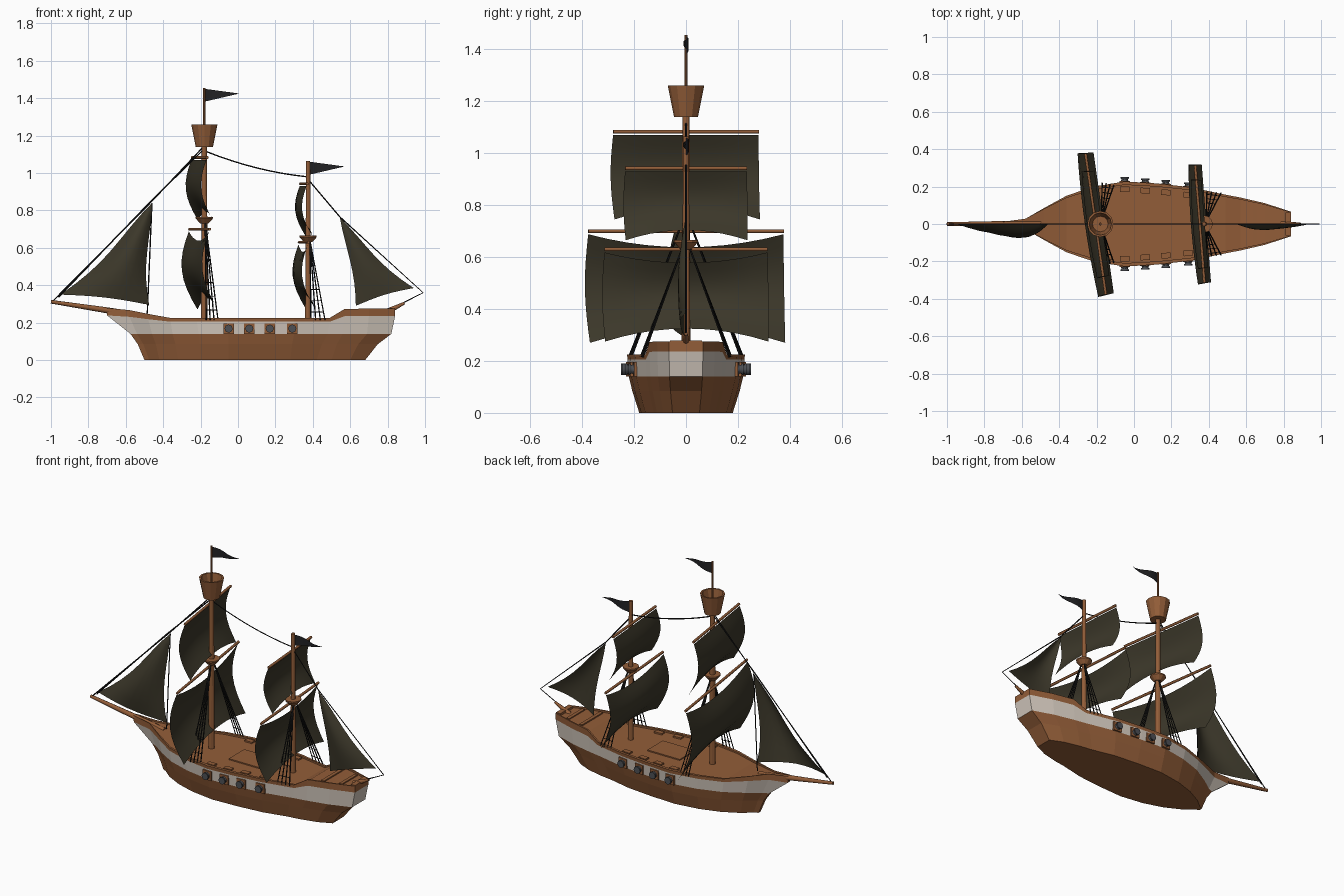
import bpy, bmesh
from math import sin, cos, pi, radians
from mathutils import Vector

cube = bpy.data.objects.get("Cube")
if cube:
    bpy.data.objects.remove(cube, do_unlink=True)


def material(name, rgb):
    m = bpy.data.materials.new(name)
    m.use_nodes = True
    m.diffuse_color = (*rgb, 1)
    shader = m.node_tree.nodes["Principled BSDF"]
    shader.inputs["Base Color"].default_value = (*rgb, 1)
    shader.inputs["Roughness"].default_value = 0.8
    return m


WOOD = material("brown wood", (0.29, 0.11, 0.04))
PAINT = material("off white paint", (0.64, 0.57, 0.5))
SAIL = material("dark olive canvas", (0.045, 0.039, 0.023))
ROPE = material("black rope", (0.008, 0.008, 0.008))
FLAG = material("charcoal flag", (0.016, 0.016, 0.018))
IRON = material("gun metal", (0.075, 0.08, 0.09))


def finish(name, bm, mats, smooth=False):
    me = bpy.data.meshes.new(name)
    bm.to_mesh(me)
    bm.free()
    for m in mats:
        me.materials.append(m)
    for p in me.polygons:
        p.use_smooth = smooth
    ob = bpy.data.objects.new(name, me)
    bpy.context.collection.objects.link(ob)
    return ob


def grid(name, nu, nv, point, mat):
    """Sheet made from a function of u and v, both 0 to 1."""
    bm = bmesh.new()
    rows = [[bm.verts.new(point(i / nu, j / nv)) for i in range(nu + 1)] for j in range(nv + 1)]
    for a, b in zip(rows, rows[1:]):
        for i in range(nu):
            bm.faces.new((a[i], a[i + 1], b[i + 1], b[i]))
    bmesh.ops.remove_doubles(bm, verts=bm.verts, dist=1e-5)
    return finish(name, bm, [mat], True)


def lathe(name, x, profile, mat, sides=12):
    """Closed turned part around a vertical axis at x."""
    bm = bmesh.new()
    rings = [[bm.verts.new((x + r * cos(2 * pi * k / sides), r * sin(2 * pi * k / sides), z))
              for k in range(sides)] for r, z in profile]
    for a, b in zip(rings, rings[1:]):
        for k in range(sides):
            n = (k + 1) % sides
            bm.faces.new((a[k], a[n], b[n], b[k]))
    bm.faces.new(rings[0][::-1])
    bm.faces.new(rings[-1])
    bmesh.ops.recalc_face_normals(bm, faces=bm.faces)
    return finish(name, bm, [mat])


def tubes(name, paths, radius, mat, res=0, taper=None):
    """Round bars or ropes along straight-sided paths."""
    cu = bpy.data.curves.new(name, "CURVE")
    cu.dimensions = "3D"
    cu.bevel_depth = radius
    cu.bevel_resolution = res
    cu.use_fill_caps = True
    for path in paths:
        sp = cu.splines.new("POLY")
        sp.points.add(len(path) - 1)
        for i, co in enumerate(path):
            sp.points[i].co = (*co, 1)
            sp.points[i].radius = taper[i] if taper else 1
    cu.materials.append(mat)
    ob = bpy.data.objects.new(name, cu)
    bpy.context.collection.objects.link(ob)
    return ob


def box(name, centre, size, mat, turn=0):
    bm = bmesh.new()
    bmesh.ops.create_cube(bm, size=1)
    bmesh.ops.scale(bm, vec=size, verts=bm.verts)
    ob = finish(name, bm, [mat])
    ob.location = centre
    ob.rotation_euler.z = turn
    return ob


# Hull stations, bow to stern: rail x, waterline x, keel x, half width, rise of the sheer
STATIONS = [
    (-.70, -.575, -.50, .012, .045), (-.58, -.54, -.475, .028, .035), (-.48, -.46, -.42, .085, .018),
    (-.36, -.35, -.32, .15, 0), (-.22, -.21, -.2, .197, 0), (-.05, -.05, -.05, .225, 0),
    (.12, .12, .12, .215, 0), (.3, .3, .28, .195, 0), (.49, .48, .42, .155, 0),
    (.57, .56, .5, .14, .04), (.7, .69, .6, .11, .042), (.84, .82, .68, .065, .042)]

# Hull with painted band, rail and sunken deck
bm = bmesh.new()
sections = []
for xt, xw, xk, w, rise in STATIONS:
    band, rail = .205 + .75 * rise, .225 + 1.2 * rise
    half = [(xk, .8 * w, 0), (xk + .48 * (xw - xk), .92 * w, .085), (xw, .98 * w, .14), (xt, w, band),
            (xt, 1.01 * w, rail), (xt, .93 * w, rail), (xt, .93 * w, rail - .01)]
    sections.append([[bm.verts.new((x, s * y, z)) for x, y, z in half] for s in (1, -1)])
for a, b in zip(sections, sections[1:]):
    for side in (0, 1):
        for k in range(6):
            f = bm.faces.new((a[side][k], a[side][k + 1], b[side][k + 1], b[side][k]))
            f.material_index = int(k == 2)
    for k in (0, 6):
        bm.faces.new((a[0][k], a[1][k], b[1][k], b[0][k]))
for left, right in (sections[0], sections[-1]):
    for k in range(4):
        f = bm.faces.new((left[k], right[k], right[k + 1], left[k + 1]))
        f.material_index = int(k == 2)
    bm.faces.new((left[4], right[4], right[5], right[6], left[6], left[5]))
bmesh.ops.recalc_face_normals(bm, faces=bm.faces)
finish("hull", bm, [WOOD, PAINT])

# Spars at both ends and deck fittings
tubes("bowsprit", [[(-.5, 0, .235), (-.7, 0, .266), (-1, 0, .312)]], .016, WOOD, 2, (1, 1, .6))
tubes("stern_spar", [[(.79, 0, .255), (.89, 0, .305)]], .014, WOOD, 2, (1.2, .5))
box("main_hatch", (.1, 0, .217), (.22, .15, .01), WOOD)
box("stern_rail", (.825, 0, .272), (.03, .125, .014), WOOD)
for i, (x, w) in enumerate(((.645, .2), (.75, .15))):
    box(f"stern_deck_plank_{i + 1}", (x, 0, .268), (.02, w, .008), WOOD)

# Guns, their port frames and deck blocks
for i, (x, w) in enumerate(((-.05, .225), (.06, .218), (.17, .209), (.29, .196))):
    for s, side in ((1, "left"), (-1, "right")):
        tag = f"{side}_{i + 1}"
        turn = -s * .07 if i else 0
        box("gun_port_" + tag, (x, s * w, .168), (.056, .012, .056), WOOD, turn)
        box("gun_block_" + tag, (x, s * (w - .04), .218), (.05, .03, .012), WOOD, turn)
        path = [(x, s * (w + d), .168) for d in (-.02, .008, .01, .016, .018, .026)]
        tubes("gun_" + tag, [path], .02, IRON, 2, (1, 1, .85, .85, 1.1, 1.1))

# Masts, platforms and lookout basket
lathe("fore_mast", -.18, [(.018, .2), (.014, 1.15)], WOOD)
lathe("fore_topmast", -.18, [(.007, 1.13), (.006, 1.455)], WOOD, 8)
lathe("rear_mast", .375, [(.016, .2), (.011, 1.065)], WOOD)
lathe("lookout_basket", -.18, [(.046, 1.14), (.07, 1.26), (.06, 1.26), (.042, 1.155)], WOOD)
for name, x, z in (("fore_platform", -.18, .745), ("rear_platform", .375, .645)):
    lathe(name, x, [(.022, z - .015), (.046, z + .012), (.046, z + .02), (.03, z + .02)], WOOD)


# Square sails on angled yards, some with a slack top edge
def square_sail(name, x, top, bottom, half, angle, slack):
    along = Vector((-sin(angle), cos(angle), 0))
    ahead = Vector((-cos(angle), -sin(angle), 0))
    centre = Vector((x, 0, top))
    drop = top - bottom
    tubes(name + "_yard", [[centre - along * half, centre + along * half]], .008, WOOD, 1)

    def point(u, v):
        u = 2 * u - 1
        arch = 1 - u * u
        belly = .15 * drop * sin(pi * v) * (1 - .25 * u * u) - .11 * drop * v * v
        p = centre + along * (u * half * (1 + .02 * sin(pi * v))) + ahead * (belly + .004)
        p.z -= .012 + v * (drop - .012) - .14 * drop * v * v * arch + slack * arch * (1 - v) ** 2
        return p
    grid(name, 10, 8, point, SAIL)


square_sail("fore_lower_sail", -.205, .7, .27, .38, radians(8.2), .05)
square_sail("fore_upper_sail", -.205, 1.083, .745, .283, radians(8.2), 0)
square_sail("rear_lower_sail", .352, .63, .275, .315, radians(4.5), .04)
square_sail("rear_upper_sail", .352, .942, .665, .235, radians(4.5), 0)


# Triangular sails: tack on the stay, head, and free corner
def stay_sail(name, tack, head, clew, depth):
    tack, head, clew = (Vector((x, 0, z)) for x, z in (tack, head, clew))

    def point(s, t):
        across = s + sin(pi * t) * (.13 * (1 - s) - .08 * s)
        p = head.lerp(tack.lerp(clew, across), t)
        p.y = -depth * sin(pi * .93 * s) * sin(pi * .75 * t)
        p.z += .012 * sin(pi * s) * t
        return p
    grid(name, 8, 8, point, SAIL)


stay_sail("bow_sail", (-.95, .35), (-.46, .84), (-.475, .295), .075)
stay_sail("stern_sail", (.94, .385), (.545, .76), (.63, .29), .032)


# Pennants
def pennant(name, x, z):
    grid(name, 8, 3, lambda u, v: (x + .185 * u, .009 * sin(2 * pi * u),
                                   z - .025 * u - .068 * v * (1 - u)), FLAG)


pennant("fore_pennant", -.178, 1.45)
pennant("rear_pennant", .385, 1.06)

# Rigging between spars
sag = [(-.17 + .54 * t, 0, 1.115 - .135 * t - .08 * t * (1 - t)) for t in (i / 8 for i in range(9))]
tubes("stays", [[(-.99, 0, .315), (-.46, 0, .85), (-.19, 0, 1.135)],
                [(-.96, 0, .335), (-.48, 0, .835), (-.19, 0, 1.12)],
                [(-.46, 0, .84), (-.485, 0, .25)],
                sag,
                [(.38, 0, .96), (.545, 0, .765), (.99, 0, .36), (.86, 0, .295)]], .0035, ROPE)

# Shrouds with a few ladder rungs
for name, x, z, w, step in (("fore", -.175, .74, .21, .021), ("rear", .385, .64, .165, .025)):
    lines, rungs = [], []
    for s in (1, -1):
        top = Vector((x, s * .012, z))
        feet = [Vector((x + .005 + step * k, s * (w + .01 * (1 - k / 3)), .215)) for k in range(4)]
        lines += [[top, f] for f in feet]
        rungs += [[top.lerp(feet[0], t), top.lerp(feet[-1], t)] for t in (.62, .76, .9)]
    tubes(name + "_shrouds", lines, .0035, ROPE)
    tubes(name + "_rungs", rungs, .0022, ROPE)
